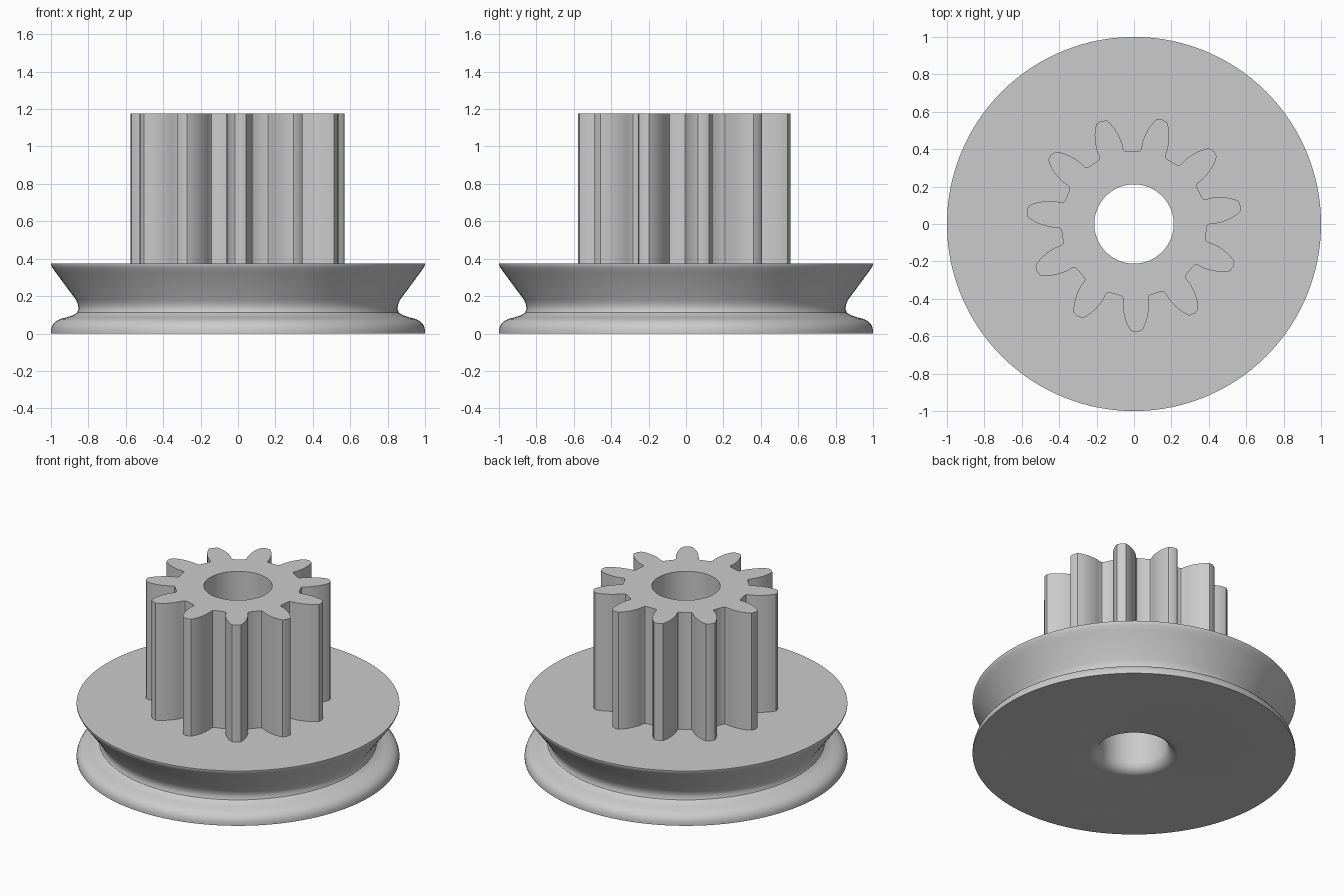
import bpy, bmesh, math

cube = bpy.data.objects.get("Cube")
if cube:
    bpy.data.objects.remove(cube, do_unlink=True)

grey = bpy.data.materials.new("plain grey")
grey.use_nodes = True
grey.diffuse_color = (0.6, 0.6, 0.6, 1)
grey.node_tree.nodes["Principled BSDF"].inputs["Base Color"].default_value = (0.6, 0.6, 0.6, 1)

BORE, DECK, TOP, TEETH = 0.212, 0.375, 1.175, 11


def finish(bm, name):
    """Turn a bmesh into a smooth-shaded object with sharp edges kept."""
    bmesh.ops.recalc_face_normals(bm, faces=bm.faces)
    mesh = bpy.data.meshes.new(name)
    bm.to_mesh(mesh)
    bm.free()
    mesh.materials.append(grey)
    obj = bpy.data.objects.new(name, mesh)
    bpy.context.scene.collection.objects.link(obj)
    bpy.ops.object.select_all(action="DESELECT")
    obj.select_set(True)
    bpy.context.view_layer.objects.active = obj
    bpy.ops.object.shade_smooth_by_angle(angle=math.radians(32))
    return obj


def bridge(bm, a, b):
    """Join two closed rings of equal length with quads."""
    n = len(a)
    for i in range(n):
        j = (i + 1) % n
        bm.faces.new((a[i], a[j], b[j], b[i]))


def ring(bm, points, z):
    return [bm.verts.new((x, y, z)) for x, y in points]


def circle(radius, count, start=0.0):
    return [(radius * math.cos(start + math.tau * i / count),
             radius * math.sin(start + math.tau * i / count)) for i in range(count)]


# Grooved pulley: lathed closed profile (radius, height)
profile = [
    (1.0, 0), (1.0, 0.02), (0.993, 0.043), (0.978, 0.062), (0.95, 0.078),
    (0.91, 0.088), (0.88, 0.098), (0.86, 0.112), (0.853, 0.13), (0.855, 0.152),
    (0.865, 0.178), (0.975, 0.327), (0.992, 0.352), (1.0, 0.368), (1.0, DECK),
    (BORE, DECK),
]
# Rounded flare at the lower mouth of the bore
flare = 0.07
for k in range(9):
    a = math.pi / 2 * k / 8
    profile.append((BORE + flare * (1 - math.cos(a)), flare * (1 - math.sin(a))))

bm = bmesh.new()
rings = [ring(bm, circle(r, 128), z) for r, z in profile]
for i, current in enumerate(rings):
    bridge(bm, current, rings[(i + 1) % len(rings)])
finish(bm, "grooved_pulley")

# Pinion: half a tooth as (radius, half width), mirrored and repeated
half_tooth = [(0.382, 0.078), (0.388, 0.070), (0.40, 0.067), (0.43, 0.070),
              (0.46, 0.068), (0.49, 0.063), (0.52, 0.055), (0.55, 0.042), (0.571, 0.029)]
tooth = ([(r, -w) for r, w in half_tooth] + [(0.578, 0)]
         + [(r, w) for r, w in reversed(half_tooth)])
first = math.radians(-88.7)
outline = []
for t in range(TEETH):
    c = math.cos(first + math.tau * t / TEETH)
    s = math.sin(first + math.tau * t / TEETH)
    outline += [(r * c - w * s, r * s + w * c) for r, w in tooth]

count = len(outline)
bore = circle(BORE, count, first - math.pi / TEETH)
bm = bmesh.new()
outer_low, outer_high = ring(bm, outline, DECK), ring(bm, outline, TOP)
bore_low, bore_high = ring(bm, bore, DECK), ring(bm, bore, TOP)
bridge(bm, outer_low, outer_high)
bridge(bm, outer_high, bore_high)
bridge(bm, bore_high, bore_low)
finish(bm, "toothed_pinion")
